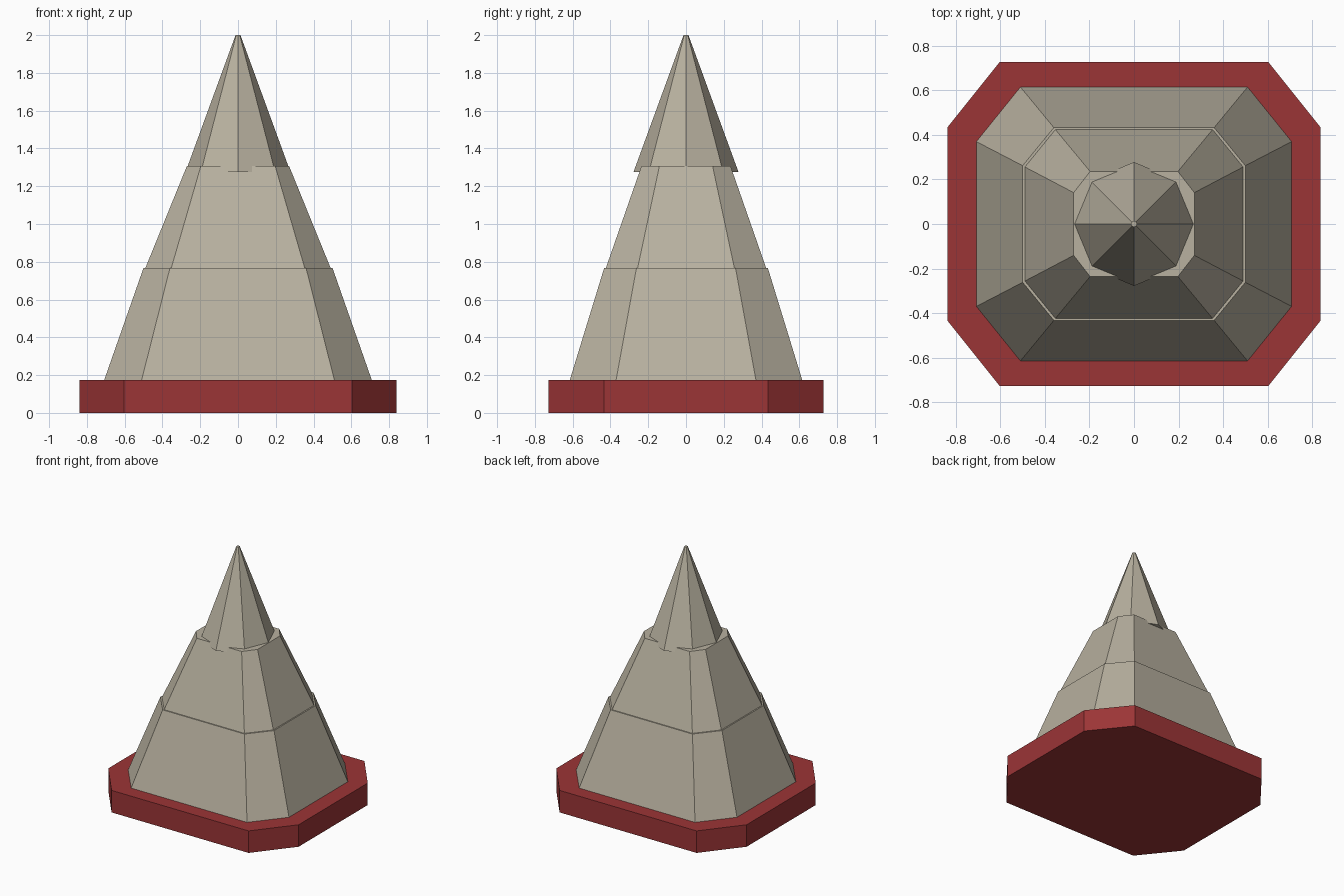
import bpy, bmesh, math

if "Cube" in bpy.data.objects:
    bpy.data.objects.remove(bpy.data.objects["Cube"])


def octagon(flat_x, flat_y, out_x, out_y):
    """Bevelled rectangle: front corner (flat_x, out_y), side corner (out_x, flat_y)."""
    quarter = [(out_x, flat_y), (flat_x, out_y)]
    pts = quarter + [(-x, y) for x, y in reversed(quarter)]
    return pts + [(-x, -y) for x, y in pts]


def ring(radius, sides=8):
    return [(radius * math.cos(2 * math.pi * i / sides),
             radius * math.sin(2 * math.pi * i / sides)) for i in range(sides)]


def frustum(name, low, z0, high, z1, mat=None):
    """Closed flat-faced solid between two outlines."""
    bm = bmesh.new()
    a = [bm.verts.new((x, y, z0)) for x, y in low]
    b = [bm.verts.new((x, y, z1)) for x, y in high]
    n = len(a)
    for i in range(n):
        j = (i + 1) % n
        bm.faces.new((a[i], a[j], b[j], b[i]))
    bm.faces.new(a[::-1])
    bm.faces.new(b)
    mesh = bpy.data.meshes.new(name)
    bm.to_mesh(mesh)
    bm.free()
    obj = bpy.data.objects.new(name, mesh)
    bpy.context.collection.objects.link(obj)
    if mat:
        mesh.materials.append(mat)
    return obj


def colour(name, rgb):
    mat = bpy.data.materials.new(name)
    mat.diffuse_color = (*rgb, 1)
    mat.use_nodes = True
    mat.node_tree.nodes["Principled BSDF"].inputs["Base Color"].default_value = mat.diffuse_color
    return mat


red = colour("dark_red", (0.33, 0.035, 0.037))
stone = colour("warm_stone", (0.48, 0.44, 0.35))

# Red plinth
base = octagon(0.603, 0.434, 0.838, 0.728)
frustum("plinth", base, 0, base, 0.175, red)

# Two tapering stone tiers with a small ledge between them
frustum("lower_tier", octagon(0.51, 0.37, 0.708, 0.615), 0.175,
        octagon(0.36, 0.262, 0.5, 0.433), 0.768, stone)
frustum("upper_tier", octagon(0.353, 0.256, 0.49, 0.424), 0.768,
        octagon(0.197, 0.141, 0.271, 0.236), 1.306, stone)

# Spire slightly sunk into the upper tier
frustum("spire", ring(0.278), 1.275, ring(0.013), 2.0, stone)
